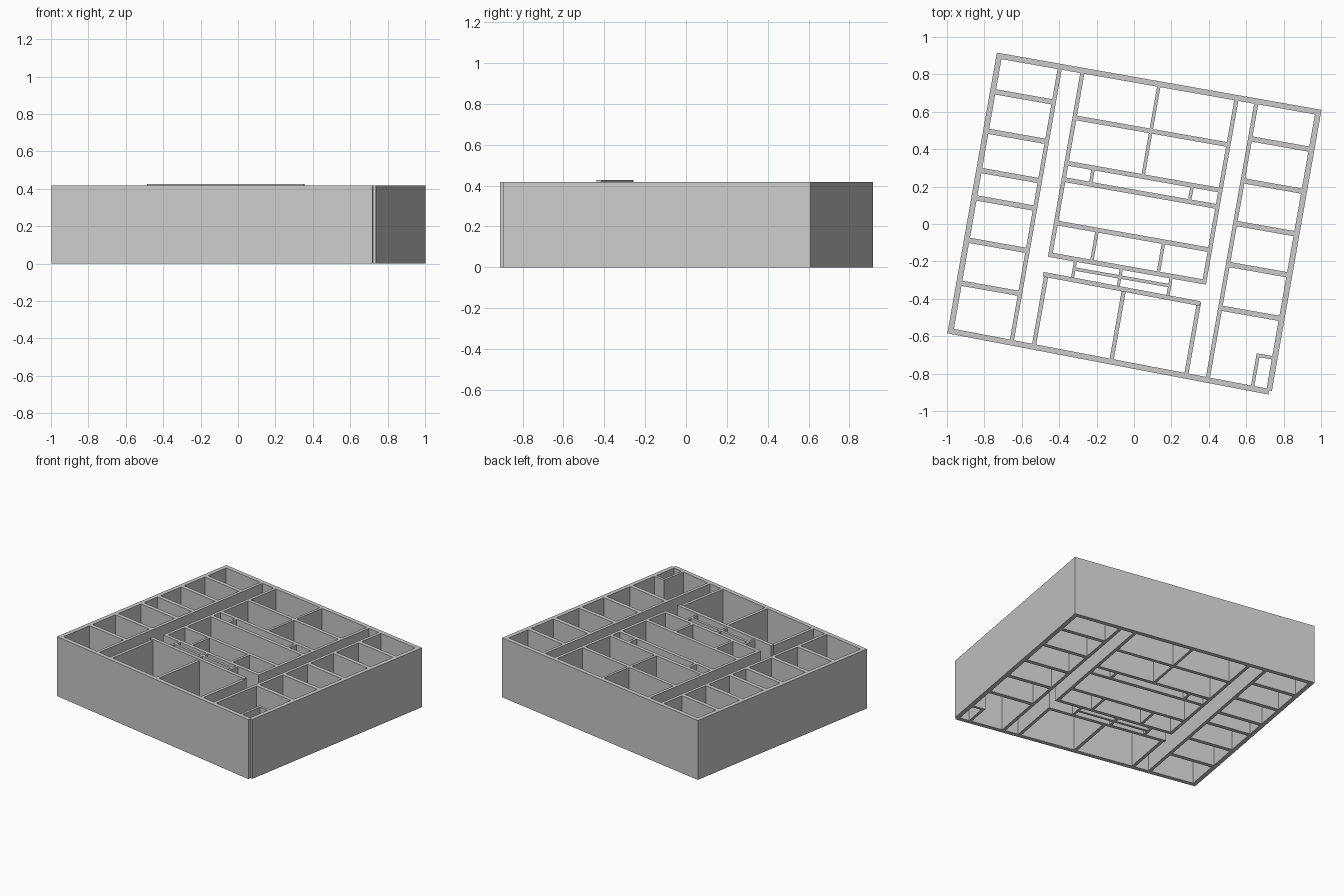
import bpy, math
from mathutils import Matrix, Vector

if "Cube" in bpy.data.objects:
    bpy.data.objects.remove(bpy.data.objects["Cube"])

HEIGHT = 0.417
TURN = Matrix.Rotation(math.radians(-10), 4, 'Z')   # whole plan is turned 10 degrees


def wall(name, a, b, t=0.025, h=HEIGHT):
    """Upright wall with its centre line from a to b, in unrotated plan coordinates."""
    a, b = Vector(a), Vector(b)
    n = Vector((a.y - b.y, b.x - a.x)).normalized() * t / 2
    base = [a - n, b - n, b + n, a + n]
    verts = [(p.x, p.y, z) for z in (0, h) for p in base]
    faces = [(3, 2, 1, 0), (4, 5, 6, 7)]
    faces += [(i, (i + 1) % 4, (i + 1) % 4 + 4, i + 4) for i in range(4)]
    me = bpy.data.meshes.new(name)
    me.from_pydata(verts, [], faces)
    me.transform(TURN)
    ob = bpy.data.objects.new(name, me)
    bpy.context.collection.objects.link(ob)


def across(name, v, u0, u1, t=0.025, h=HEIGHT):
    wall(name, (u0, v), (u1, v), t, h)


def along(name, u, v0, v1, t=0.022):
    wall(name, (u, v0), (u, v1), t)


# Outer shell
OUT = 0.866
TOP = 0.76
BOT = -0.74
across("outer_wall_back", TOP, -0.88, 0.88, 0.03)
wall("outer_wall_front", (-0.881, -0.734), (0.866, -0.758), 0.03)
along("outer_wall_left", -OUT, -0.748, 0.775, 0.03)
along("outer_wall_right", OUT, -0.751, 0.775, 0.03)

# Corridor walls and the rooms along each side wing
along("left_corridor_wall", -0.535, BOT, TOP)
along("right_corridor_wall", 0.532, BOT, TOP)
for v in (0.567, 0.353, 0.14, -0.009, -0.239, -0.472):
    across("left_room_divider", v, -OUT, -0.535, 0.028)
for v in (0.557, 0.329, 0.098, -0.125, -0.362):
    across("right_room_divider", v, 0.532, OUT, 0.028)

# Small closet in the front right corner
across("closet_back_wall", -0.576, 0.766, OUT, 0.018)
along("closet_side_wall", 0.775, -0.755, -0.567, 0.018)

# Central core block
L, R = -0.412, 0.424
along("core_left_wall", L, -0.252, TOP)
along("core_right_wall", R, -0.252, TOP)
for v in (0.505, 0.258, 0.169, -0.066, -0.24):
    across("core_cross_wall", v, L, R)
along("core_middle_wall", 0.003, 0.258, TOP, 0.018)
for u in (-0.266, 0.271):
    along("core_stub", u, 0.169, 0.258, 0.018)
for u in (-0.188, 0.173):
    along("core_divider", u, -0.24, -0.066, 0.018)

# Narrow service shafts between core and front rooms
for u in (-0.274, -0.025, 0.245):
    along("shaft_divider", u, -0.354, -0.24, 0.016)
across("shaft_wall", -0.292, -0.274, 0.245, 0.018)

# Front rooms, whose back wall stands slightly taller
wall("front_room_back_wall", (-0.431, -0.349), (0.423, -0.358), 0.025, 0.427)
for u in (-0.414, 0.008, 0.415):
    along("front_room_side_wall", u, BOT, -0.354)
